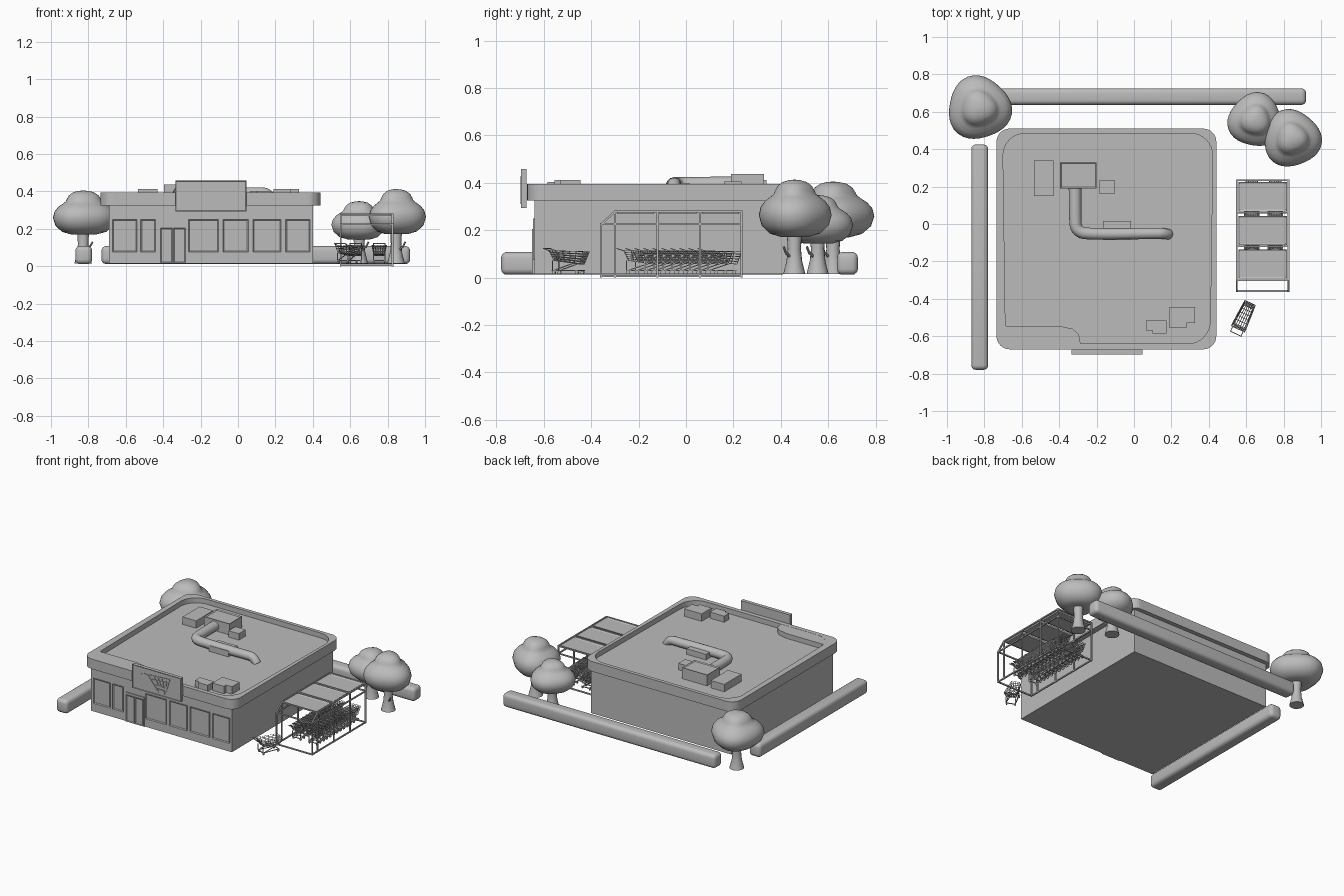
import bpy, bmesh
from math import sin, cos, pi, radians
from mathutils import Vector, Matrix

old = bpy.data.objects.get("Cube")
if old:
    bpy.data.objects.remove(old)

grey = bpy.data.materials.new("plain_grey")
grey.use_nodes = True
grey.diffuse_color = (0.5, 0.5, 0.5, 1)
grey.node_tree.nodes["Principled BSDF"].inputs["Base Color"].default_value = (0.5, 0.5, 0.5, 1)


def place(name, mesh):
    ob = bpy.data.objects.new(name, mesh)
    bpy.context.collection.objects.link(ob)
    return ob


def finish(name, bm, smooth=False):
    bmesh.ops.recalc_face_normals(bm, faces=bm.faces)
    mesh = bpy.data.meshes.new(name)
    bm.to_mesh(mesh)
    bm.free()
    mesh.materials.append(grey)
    if smooth:
        mesh.polygons.foreach_set("use_smooth", [True] * len(mesh.polygons))
        mesh.set_sharp_from_angle(angle=radians(40))
    return place(name, mesh)


def add_box(bm, lo, hi):
    lo, hi = Vector(lo), Vector(hi)
    m = Matrix.Translation((lo + hi) / 2) @ Matrix.Diagonal((*(hi - lo), 1))
    return bmesh.ops.create_cube(bm, size=1, matrix=m)["verts"]


def box(name, lo, hi, bevel=0, segments=3):
    bm = bmesh.new()
    add_box(bm, lo, hi)
    if bevel:
        bmesh.ops.bevel(bm, geom=bm.edges[:], offset=bevel, segments=segments,
                        profile=0.5, affect='EDGES')
    return finish(name, bm, bevel > 0)


def panel(name, lo, hi, direction, rim, depth):
    # box whose face towards the given direction is inset and sunk
    bm = bmesh.new()
    add_box(bm, lo, hi)
    bm.normal_update()
    d = Vector(direction)
    face = max(bm.faces, key=lambda f: f.normal.dot(d))
    bmesh.ops.inset_region(bm, faces=[face], thickness=rim)
    bmesh.ops.translate(bm, verts=face.verts, vec=-d * depth)
    return finish(name, bm)


def add_bar(bm, a, b, r, sides=4):
    a, b = Vector(a), Vector(b)
    d = b - a
    turn = d.to_track_quat('Z', 'Y').to_matrix().to_4x4()
    m = Matrix.Translation((a + b) / 2) @ turn @ Matrix.Rotation(pi / 4, 4, 'Z')
    bmesh.ops.create_cone(bm, cap_ends=True, segments=sides, radius1=r, radius2=r,
                          depth=d.length, matrix=m)


def loft(name, rings, smooth=False):
    bm = bmesh.new()
    loops = [[bm.verts.new(p) for p in ring] for ring in rings]
    for a, b in zip(loops, loops[1:]):
        for i in range(len(a)):
            j = (i + 1) % len(a)
            bm.faces.new((a[i], a[j], b[j], b[i]))
    bm.faces.new(loops[0])
    bm.faces.new(loops[-1])
    return finish(name, bm, smooth)


def rounded(x0, x1, y0, y1, r, z, splay=0):
    pts = []
    for k, (x, y) in enumerate(((x1 - r, y1 - r), (x0 + r, y1 - r), (x0 + r, y0 + r), (x1 - r, y0 + r))):
        for s in range(9):
            a = (k + s / 8) * pi / 2
            px, py = x + r * cos(a), y + r * sin(a)
            mid = (x0 + x1) / 2
            pts.append((mid + (px - mid) * (1 + splay * py), py, z))
    return pts


def tree(name, x, y, r, z0, z1, phase):
    # crown: wide lobe with a smaller dome on top, slightly uneven in plan
    profile = [(.12, .04), (.4, 0), (.7, .06), (.92, .2), (1, .38), (.95, .52), (.82, .63), (.67, .7),
               (.58, .75), (.54, .81), (.47, .89), (.33, .96), (.16, .99), (.02, 1)]
    rings = []
    for pr, pz in profile:
        ring = []
        for s in range(36):
            a = s * pi / 18
            q = r * pr * (1 + 0.06 * cos(3 * a + phase))
            ring.append((x + q * cos(a), y + q * sin(a), z0 + (z1 - z0) * pz))
        rings.append(ring)
    loft(name + "_crown", rings, True)
    # trunk flared at both ends, with a small twig
    loft(name + "_trunk", [[(x + q * cos(s * pi / 8), y + q * sin(s * pi / 8), z) for s in range(16)]
         for q, z in ((.047, .015), (.043, .03), (.033, .07), (.028, .12), (.032, z0 + .02))], True)
    bm = bmesh.new()
    add_bar(bm, (x + .01, y - .01, .08), (x + .035, y - .035, .105), .006, 8)
    add_bar(bm, (x + .034, y - .034, .1), (x + .05, y - .045, .13), .005, 8)
    finish(name + "_twig", bm, True)


# store body and roof with raised rim
box("store_body", (-.69, -.64, .015), (.4, .48, .335))
loft("roof_rim", [rounded(-.735, .44, -.67, .51, .07, .325), rounded(-.735, .44, -.67, .51, .07, .395),
                  rounded(-.695, .415, -.64, .485, .12, .395, .025),
                  rounded(-.695, .415, -.64, .485, .12, .36, .025)], False)
ledge = [(-.69, -.545), (-.4, -.545), (-.33, -.56), (-.295, -.59), (-.285, -.645), (-.6, -.645), (-.69, -.6)]
loft("roof_corner_ledge", [[(x, y, z) for x, y in ledge] for z in (.358, .394)])

# shop front: windows and double door
for i, (a, b) in enumerate(((-.67, -.54), (-.52, -.44), (-.265, -.105), (-.08, .055), (.08, .23), (.255, .385))):
    panel(f"window_{i + 1}", (a, -.646, .075), (b, -.638, .25), (0, -1, 0), .008, .005)
box("door_frame", (-.42, -.646, .015), (-.275, -.638, .22))
for i, a in enumerate((-.414, -.345)):
    panel(f"door_leaf_{i + 1}", (a, -.65, .018), (a + .064, -.644, .205), (0, -1, 0), .008, .004)

# sign board with a raised trolley outline
panel("sign_board", (-.335, -.697, .293), (.045, -.672, .458), (0, -1, 0), .006, .004)
bm = bmesh.new()
outline = [(-.275, .4), (-.24, .415), (-.21, .41), (-.15, .335), (-.06, .335)]
strokes = list(zip(outline, outline[1:]))
strokes += [((-.2, .415), (-.045, .425)), ((-.045, .425), (-.065, .355)), ((-.065, .355), (-.155, .36))]
strokes += [((-.195 + i * .03, .415), (-.15 + i * .02, .358)) for i in range(1, 5)]
strokes += [((-.18, .39), (-.055, .395))]
for a, b in strokes:
    add_bar(bm, (a[0], -.694, a[1]), (b[0], -.694, b[1]), .0045)
for x in (-.14, -.09):
    add_bar(bm, (x, -.698, .32), (x, -.69, .32), .011, 12)
finish("sign_trolley_relief", bm)

# rooftop machinery
for name, x0, x1, y0, y1, z in (("vent_box_left", -.535, -.43, .15, .34, .412),
                                ("vent_box_small", -.185, -.105, .16, .235, .405),
                                ("duct_support", -.165, -.015, -.085, .015, .4),
                                ("vent_box_front", .19, .325, -.53, -.445, .412),
                                ("vent_box_front_step", .19, .28, -.555, -.52, .412),
                                ("vent_box_front_small", .065, .175, -.57, -.515, .403),
                                ("vent_box_front_small_step", .1, .175, -.585, -.56, .403)):
    box(name, (x0, y0, .355), (x1, y1, z))
panel("air_unit", (-.395, .19, .355), (-.2, .33, .437), (0, 0, 1), .01, .006)

curve = bpy.data.curves.new("roof_duct", 'CURVE')
curve.dimensions = '3D'
curve.bevel_depth = .034
curve.bevel_resolution = 4
curve.use_fill_caps = True
path = [(-.315, .2, .392), (-.315, .05, .392), (-.31, -.045, .392), (-.2, -.055, .392),
        (.1, -.05, .392), (.16, -.05, .392), (.185, -.055, .355)]
line = curve.splines.new('NURBS')
line.points.add(len(path) - 1)
for i, (p, co) in enumerate(zip(line.points, path)):
    p.co = (*co, 1)
    p.radius = 1 - .03 * i
line.order_u = 3
line.use_endpoint_u = True
line.use_smooth = True
curve.materials.append(grey)
place("roof_duct", curve)

# hedges and trees
box("back_hedge", (-.73, .637, .012), (.92, .725, .108), .025, 4)
box("left_hedge", (-.87, -.78, .012), (-.78, .425, .108), .025, 4)
tree("left_tree", -.828, .62, .168, .17, .405, .6)
tree("right_tree", .845, .457, .152, .172, .413, .5)
tree("rear_right_tree", .648, .555, .143, .143, .348, 2.2)

# trolley shelter
bm = bmesh.new()
sides, posts = (.549, .826), (-.3, -.12, .06, .234)
for x in sides:
    for y in posts:
        add_bar(bm, (x, y, 0), (x, y, .28), .006)
    add_bar(bm, (x, -.358, 0), (x, -.358, .228), .006)
    add_bar(bm, (x, -.358, .225), (x, -.3, .278), .006)
    for z, y in ((.006, -.36), (.225, -.36), (.278, -.303)):
        add_bar(bm, (x, y, z), (x, .238, z), .006)
for y, z in [(y, .278) for y in posts] + [(-.358, .225), (-.358, .005), (.234, .225), (.234, .005)]:
    add_bar(bm, (sides[0], y, z), (sides[1], y, z), .006)
finish("shelter_frame", bm)
for i, y in enumerate(posts[:3]):
    panel(f"shelter_roof_{i + 1}", (.558, y + .008, .268), (.817, y + .164, .28), (0, 0, 1), .012, .005)

# trolley: wire basket narrowing to the nose and a tube undercarriage
bm = bmesh.new()
bmesh.ops.create_cube(bm, size=1)
bm.faces.ensure_lookup_table()
bmesh.ops.delete(bm, geom=[max(bm.faces, key=lambda f: f.calc_center_median().z)], context='FACES_ONLY')
bmesh.ops.subdivide_edges(bm, edges=bm.edges[:], cuts=4, use_grid_fill=True)
for v in bm.verts:
    t = v.co.z + .5
    v.co = (v.co.x * (.056 + .016 * t) * (1 - .25 * v.co.y), .015 + v.co.y * (.115 + .04 * t),
            .064 - .016 * v.co.y + t * (.048 + .012 * v.co.y))
basket = finish("trolley_basket", bm)

bm = bmesh.new()
for x in (-.031, .031):
    for a, b in (((x, -.06, .112), (x, -.09, .122)), ((x, -.05, .072), (x, -.05, .028)),
                 ((x, -.05, .03), (x * .8, .07, .03)), ((x, .045, .06), (x, -.04, .032))):
        add_bar(bm, a, b, .003)
    for y in (-.045, .062):
        add_bar(bm, (x * .9 - .003, y, .022), (x * .9 + .003, y, .022), .008, 10)
for y, z in ((-.09, .122), (-.05, .03), (.068, .03)):
    add_bar(bm, (-.034, y, z), (.034, y, z), .0035)
frame = finish("trolley_frame", bm)


def set_trolley(parts, x, y, turn=0):
    for ob in parts:
        ob.location = (x, y, 0)
        ob.rotation_euler.z = turn
    wire = parts[0].modifiers.new("wires", 'WIREFRAME')
    wire.thickness = .0035


set_trolley((basket, frame), .582, -.505, radians(-25))
for row, x in (("inner", .63), ("outer", .755)):
    for i in range(10):
        parts = (place(f"{row}_trolley_basket_{i + 1}", basket.data),
                 place(f"{row}_trolley_frame_{i + 1}", frame.data))
        set_trolley(parts, x, -.2 + i * .038)
